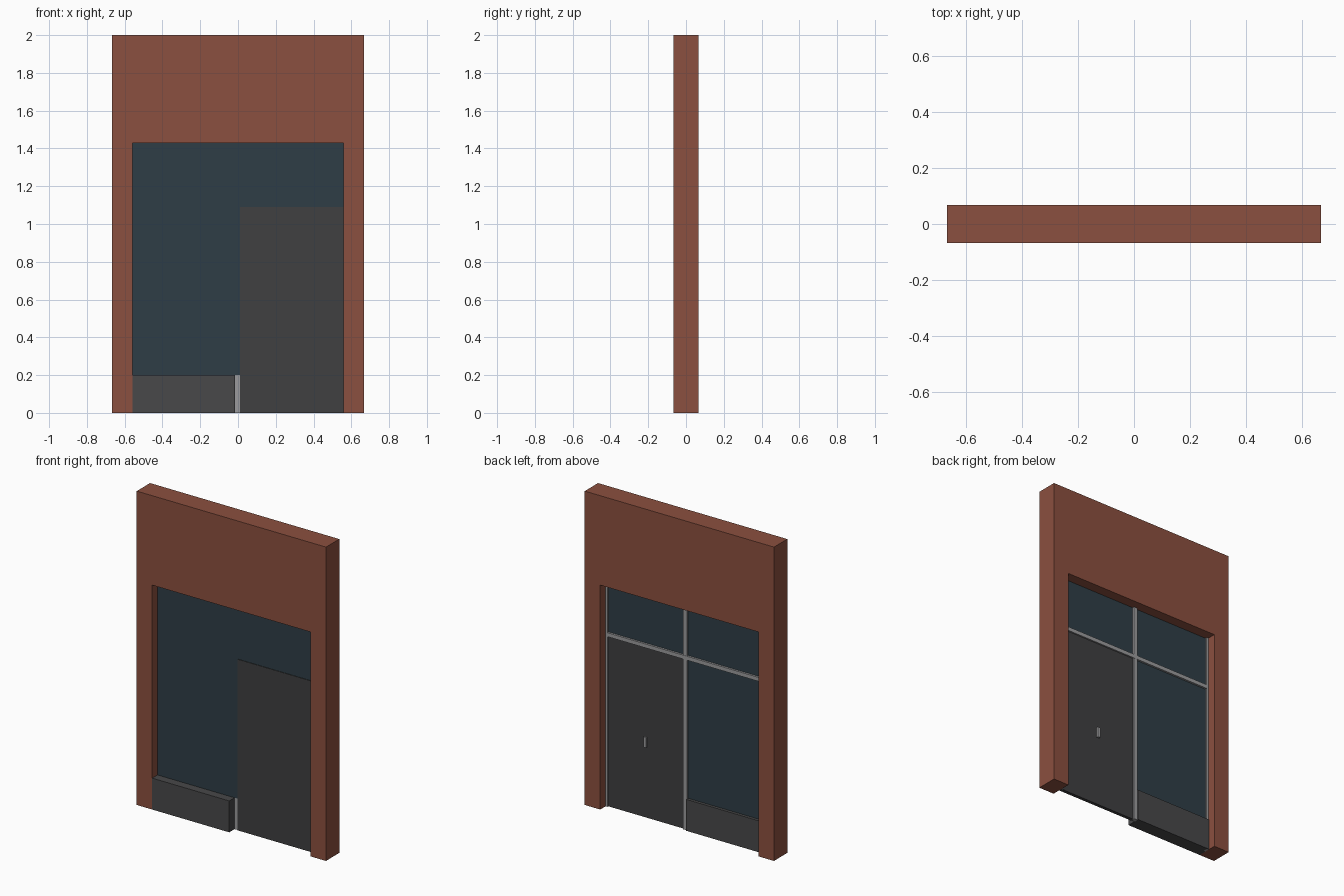
import bpy, bmesh

if "Cube" in bpy.data.objects:
    bpy.data.objects.remove(bpy.data.objects["Cube"])

def material(name, rgb):
    m = bpy.data.materials.new(name)
    m.diffuse_color = (*rgb, 1)
    m.use_nodes = True
    m.node_tree.nodes["Principled BSDF"].inputs["Base Color"].default_value = m.diffuse_color
    return m

BRICK = material("brick", (0.26, 0.08, 0.05))
GLASS = material("dark_glass", (0.028, 0.048, 0.062))
DOOR = material("door_grey", (0.05, 0.05, 0.052))
STONE = material("riser_grey", (0.065, 0.065, 0.067))
METAL = material("frame_metal", (0.33, 0.33, 0.34))

def extrude_profile(name, pts, y0, y1, mat):
    """Extrude an (x, z) outline from y0 to y1."""
    bm = bmesh.new()
    face = bm.faces.new([bm.verts.new((x, y0, z)) for x, z in pts])
    ext = bmesh.ops.extrude_face_region(bm, geom=[face])
    verts = [g for g in ext["geom"] if isinstance(g, bmesh.types.BMVert)]
    bmesh.ops.translate(bm, verts=verts, vec=(0, y1 - y0, 0))
    bmesh.ops.recalc_face_normals(bm, faces=bm.faces)
    mesh = bpy.data.meshes.new(name)
    bm.to_mesh(mesh)
    bm.free()
    mesh.materials.append(mat)
    obj = bpy.data.objects.new(name, mesh)
    bpy.context.collection.objects.link(obj)
    return obj

def box(name, x0, x1, y0, y1, z0, z1, mat):
    return extrude_profile(name, [(x0, z0), (x1, z0), (x1, z1), (x0, z1)], y0, y1, mat)

W, D, H = 0.667, 0.067, 2.0        # wall half width, half depth, height
OW, OH = 0.558, 1.43               # opening half width, height
MULL = 0.013                       # mullion half width

# Brick wall with the shopfront opening
extrude_profile("brick_wall", [(-W, 0), (-OW, 0), (-OW, OH), (OW, OH),
                               (OW, 0), (W, 0), (W, H), (-W, H)], -D, D, BRICK)

# Glazing: one L-shaped sheet around the door
extrude_profile("window_glass", [(-OW, 0.2), (0.01, 0.2), (0.01, 1.09),
                                 (OW, 1.09), (OW, OH), (-OW, OH)], -0.0135, 0.001, GLASS)

# Door leaf with a pull on the back
box("door", 0.01, OW, -0.017, 0.004, 0, 1.09, DOOR)
box("door_handle", 0.271, 0.289, 0.004, 0.016, 0.45, 0.515, METAL)

# Low riser under the window
box("stall_riser", -OW, -0.015, -D, 0.02, 0, 0.2, STONE)

# Metal frame: centre and side mullions, transom
box("centre_mullion", -0.016, 0.011, -0.013, 0.013, 0, OH, METAL)
for side, x0, x1 in (("left", -OW, -OW + MULL), ("right", OW - MULL, OW)):
    box(side + "_mullion", x0, x1, -0.013, 0.013, 0, OH, METAL)
box("transom", -OW, OW, -0.012, 0.014, 1.085, 1.11, METAL)
